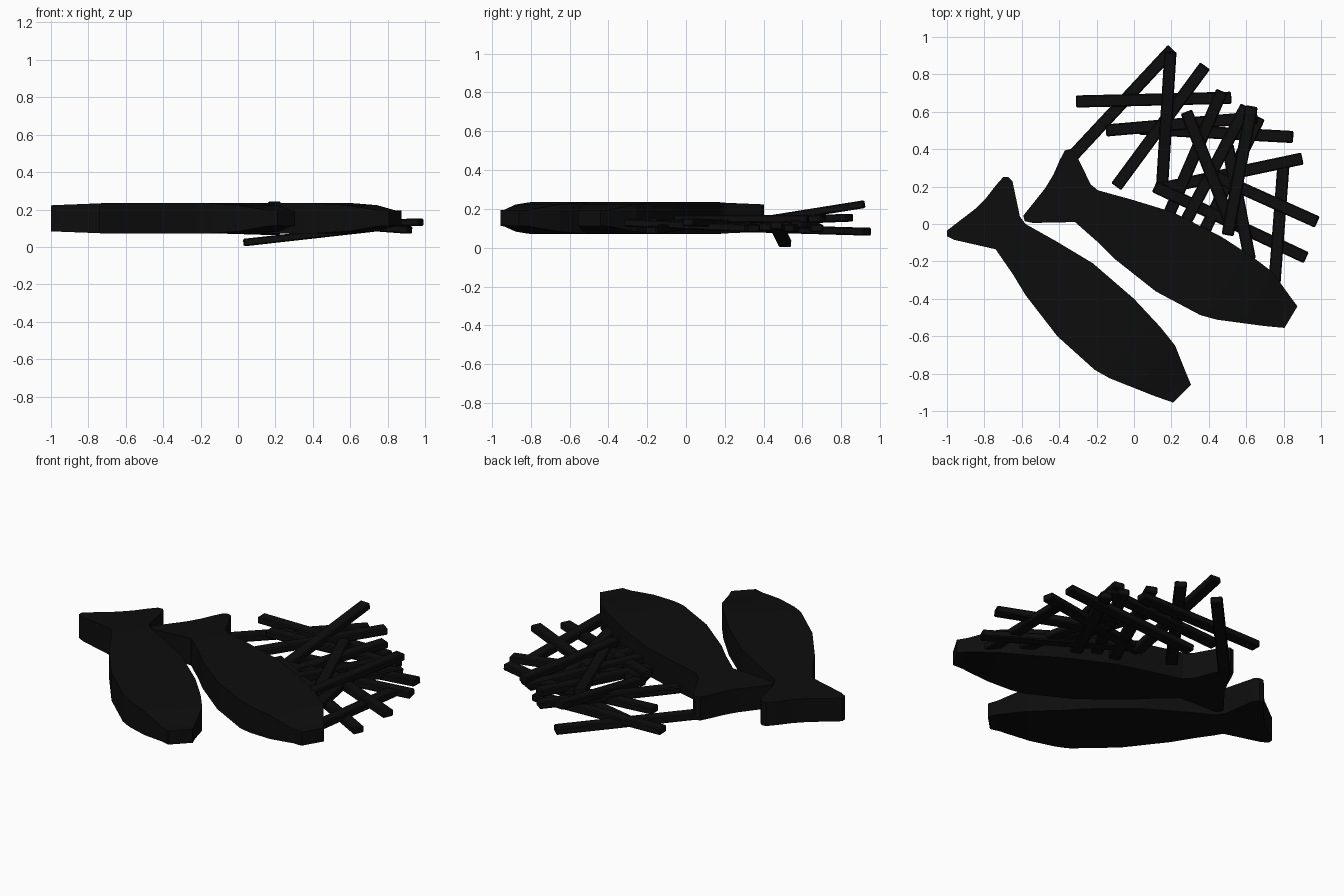
import bpy, bmesh, math
from mathutils import Vector, Matrix

if "Cube" in bpy.data.objects:
    bpy.data.objects.remove(bpy.data.objects["Cube"])

black = bpy.data.materials.new("near black")
black.diffuse_color = (0.004, 0.004, 0.004, 1)
black.use_nodes = True
black.node_tree.nodes["Principled BSDF"].inputs["Base Color"].default_value = black.diffuse_color


def add_object(name, bm):
    bmesh.ops.recalc_face_normals(bm, faces=bm.faces)
    me = bpy.data.meshes.new(name)
    bm.to_mesh(me)
    bm.free()
    me.materials.append(black)
    ob = bpy.data.objects.new(name, me)
    bpy.context.collection.objects.link(ob)
    return ob


# Fish outline seen from above, shared by both fish
OUTLINE = [(-.70, .25), (-.67, .25), (-.65, .23), (-.61, .04), (-.58, 0), (-.42, -.09),
           (-.22, -.21), (0, -.40), (.14, -.55), (.22, -.65), (.28, -.80), (.305, -.86),
           (.21, -.955), (.11, -.92), (-.13, -.825), (-.21, -.78), (-.41, -.60),
           (-.58, -.38), (-.65, -.265), (-.74, -.135), (-.96, -.085), (-1, -.065),
           (-1, -.035), (-.85, .08), (-.79, .14), (-.74, .205)]
NOSE = Vector((.26, -.90, 0))
AXIS = Vector((-1, 1, 0)).normalized()
# distance from nose, half thickness
THICK = [(-.1, .036), (.05, .043), (.2, .07), (.38, .082), (1.2, .082), (1.6, .064)]


def half_thickness(s):
    for (a, h), (b, k) in zip(THICK, THICK[1:]):
        if s <= b:
            return h + (k - h) * max(0, s - a) / (b - a)
    return THICK[-1][1]


def fish(name, nose, turn):
    bm = bmesh.new()
    bm.faces.new([bm.verts.new((x, y, 0)) for x, y in OUTLINE])
    # cross cuts so the slab can thin toward nose and tail
    for s, _ in THICK[1:-1]:
        bmesh.ops.bisect_plane(bm, geom=bm.verts[:] + bm.edges[:] + bm.faces[:],
                               plane_co=NOSE + AXIS * s, plane_no=AXIS)
    bottom = bm.verts[:]
    ext = bmesh.ops.extrude_face_region(bm, geom=bm.faces[:], use_keep_orig=True)
    top = [v for v in ext["geom"] if isinstance(v, bmesh.types.BMVert)]
    for verts, sign in ((bottom, -1), (top, 1)):
        for v in verts:
            v.co.z = .153 + sign * half_thickness((v.co - NOSE).dot(AXIS))
    m = Matrix.Translation(nose) @ Matrix.Rotation(math.radians(turn), 4, 'Z') @ Matrix.Translation(-NOSE)
    bmesh.ops.transform(bm, matrix=m, verts=bm.verts)
    add_object(name, bm)


fish("left_fish", NOSE, 0)
fish("right_fish", Vector((.84, -.49, 0)), 14)


# Chips: straight bars between two end points
def chip(name, p, q):
    p, q = Vector(p), Vector(q)
    d = (q - p).normalized()
    side = Vector((0, 0, 1)).cross(d).normalized()
    rot = Matrix((d, side, d.cross(side))).transposed().to_4x4()
    bm = bmesh.new()
    bmesh.ops.create_cube(bm, size=1)
    bmesh.ops.scale(bm, vec=((q - p).length, .065, .04), verts=bm.verts)
    bmesh.ops.bevel(bm, geom=bm.edges[:], offset=.006, segments=1, affect='EDGES')
    bmesh.ops.transform(bm, matrix=Matrix.Translation((p + q) / 2) @ rot, verts=bm.verts)
    add_object(name, bm)


CHIPS = [
    ((-.31, .655, .11), (.52, .675, .10)),
    ((.205, .935, .083), (-.35, .34, .10)),
    ((.38, .845, .155), (-.095, .20, .13)),
    ((.195, .92, .225), (.15, .20, .11)),
    ((-.15, .50, .13), (.66, .57, .12)),
    ((.03, .51, .023), (.85, .465, .115)),
    ((.47, .71, .15), (.19, .06, .12)),
    ((.60, .63, .12), (.28, .02, .14)),
    ((.67, .57, .10), (.38, -.03, .13)),
    ((.28, .60, .15), (.53, -.03, .13)),
    ((.11, .20, .15), (.92, -.18, .09)),
    ((.40, .27, .12), (.98, .01, .132)),
    ((.90, .35, .10), (.12, .185, .13)),
    ((.80, .33, .10), (.75, -.33, .13)),
    ((.50, .42, .12), (.62, -.19, .13)),
    ((.63, .63, .15), (.50, -.06, .15)),
]
for i, (p, q) in enumerate(CHIPS):
    chip(f"chip_{i + 1}", p, q)
